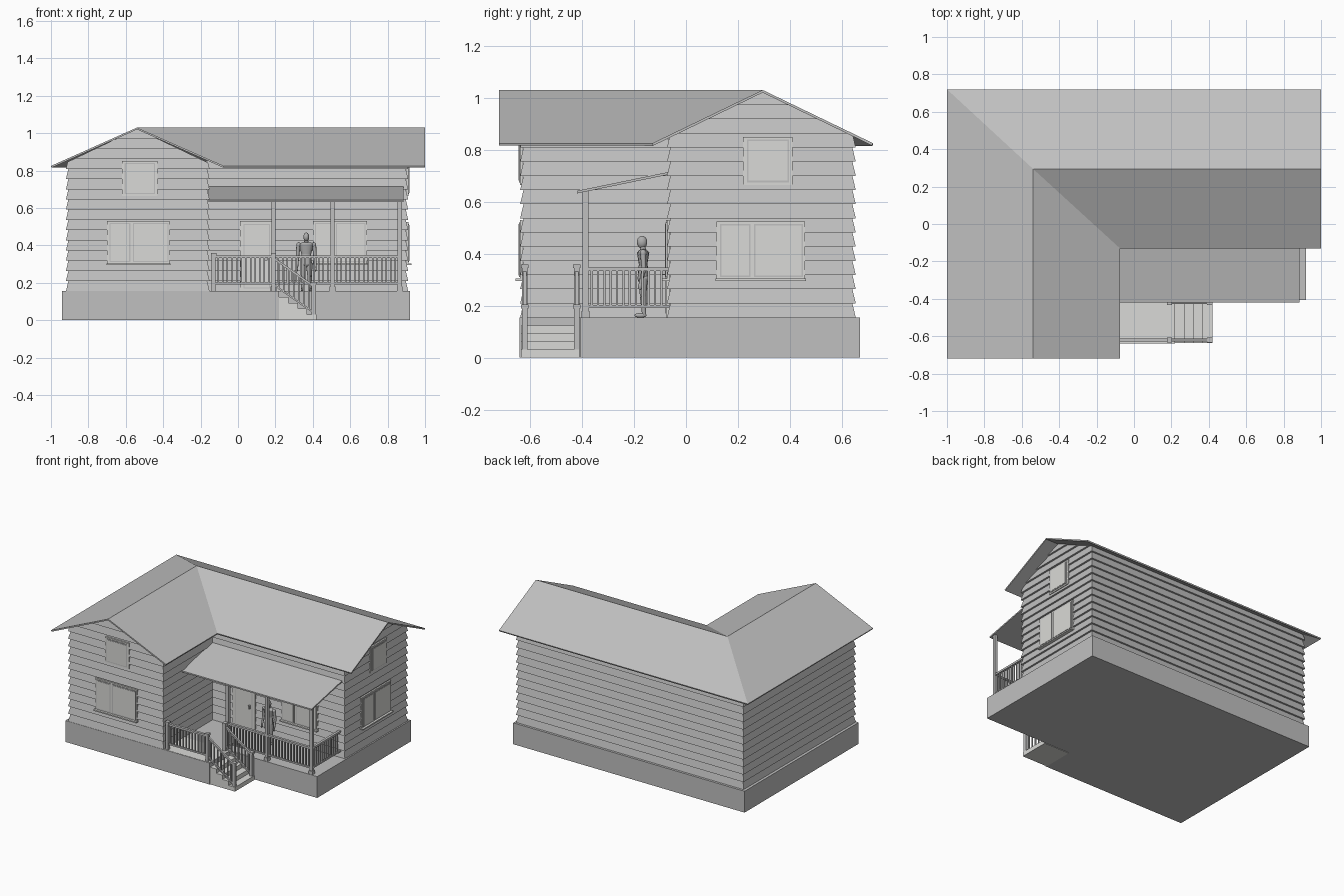
import bpy, bmesh, math
from mathutils import Vector, Matrix

if "Cube" in bpy.data.objects:
    bpy.data.objects.remove(bpy.data.objects["Cube"])


def material(name, rgb):
    m = bpy.data.materials.new(name)
    m.diffuse_color = (*rgb, 1)
    m.use_nodes = True
    m.node_tree.nodes["Principled BSDF"].inputs["Base Color"].default_value = m.diffuse_color
    return m


GREY = material("house grey", (0.53, 0.53, 0.53))
LIGHT = material("light grey", (0.70, 0.70, 0.68))
FIGURE = material("figure grey", (0.42, 0.42, 0.42))


def finish(bm, name, mat):
    me = bpy.data.meshes.new(name)
    bm.to_mesh(me)
    bm.free()
    me.materials.append(mat)
    ob = bpy.data.objects.new(name, me)
    bpy.context.collection.objects.link(ob)
    return ob


def add_box(bm, x0, x1, y0, y1, z0, z1):
    m = Matrix.Translation(((x0 + x1) / 2, (y0 + y1) / 2, (z0 + z1) / 2))
    bmesh.ops.create_cube(bm, size=1, matrix=m @ Matrix.Diagonal((x1 - x0, y1 - y0, z1 - z0, 1)))


def boxes(name, mat, items):
    bm = bmesh.new()
    for it in items:
        add_box(bm, *it)
    return finish(bm, name, mat)


def add_prism(bm, pts, vec):
    """Extrude a flat polygon along vec."""
    f = bm.faces.new([bm.verts.new(p) for p in pts])
    r = bmesh.ops.extrude_face_region(bm, geom=[f])
    bmesh.ops.translate(bm, vec=vec, verts=[v for v in r["geom"] if isinstance(v, bmesh.types.BMVert)])
    bmesh.ops.recalc_face_normals(bm, faces=bm.faces[:])


# Foundation: L-shaped slab with the porch landing
bm = bmesh.new()
add_prism(bm, [(-.94, -.64, 0), (.22, -.64, 0), (.22, -.405, 0), (.92, -.405, 0),
               (.92, .67, 0), (-.94, .67, 0)], (0, 0, .155))
finish(bm, "foundation", GREY)
boxes("landing_deck", LIGHT, [(-.15, .218, -.638, -.405, .15, .157)])

# Roof dimensions
EAVE, RIDGE, RX, RY = .825, 1.03, -.54, .295
S = (RIDGE - EAVE) / .43


def clapboard(name, x0, x1, y0, y1, planes):
    """Rings of tilted boards, clipped under the roof planes."""
    bm = bmesh.new()
    rings = []
    step = .0545
    for i in range(17):
        for z, o in ((.155 + i * step, .013), (.155 + (i + 1) * step, 0)):
            rings.append([bm.verts.new(p) for p in ((x0 - o, y0 - o, z), (x1 + o, y0 - o, z),
                                                    (x1 + o, y1 + o, z), (x0 - o, y1 + o, z))])
    for a, b in zip(rings, rings[1:]):
        for k in range(4):
            n = (k + 1) % 4
            bm.faces.new((a[k], a[n], b[n], b[k]))
    for co, no in planes:
        bmesh.ops.bisect_plane(bm, geom=bm.verts[:] + bm.edges[:] + bm.faces[:], plane_co=co,
                               plane_no=no, clear_outer=True)
    finish(bm, name, GREY)


top = (RX, RY, RIDGE - .007)
left, right = (top, (-S, 0, 1)), (top, (S, 0, 1))
back, front = (top, (0, S, 1)), (top, (0, -S, 1))
clapboard("main_walls", -.907, .897, -.06, .64, [left, back, front])
clapboard("wing_walls", -.907, -.165, -.625, .64, [left, right, back])

# L-shaped roof: hip at the back left, valley at the inner corner
A, B, C, D = (-1, .72, EAVE), (1, .72, EAVE), (1, RY, RIDGE), (RX, RY, RIDGE)
E, F, G = (-1, -.72, EAVE), (RX, -.72, RIDGE), (-.075, -.72, EAVE)
H, I = (-.075, -.13, EAVE), (1, -.13, EAVE)
bm = bmesh.new()
vs = {p: bm.verts.new(p) for p in (A, B, C, D, E, F, G, H, I)}
for quad in ((A, B, C, D), (A, D, F, E), (D, H, G, F), (D, C, I, H)):
    f = bm.faces.new([vs[p] for p in quad])
    f.normal_update()
    if f.normal.z < 0:
        f.normal_flip()
roof = finish(bm, "roof", GREY)
mod = roof.modifiers.new("thickness", "SOLIDIFY")
mod.thickness = .01
mod.offset = -1

# Porch roof and posts
bm = bmesh.new()
add_prism(bm, [(-.158, -.42, .632), (-.158, -.42, .642), (-.158, -.055, .717), (-.158, -.055, .707)],
          (1.043, 0, 0))
finish(bm, "porch_roof", GREY)
POSTS = (.19, .505, .865)
boxes("porch_posts", GREY, [(x - .011, x + .011, -.398, -.376, .155, .642) for x in POSTS])
boxes("post_bases", GREY, [(x - .015, x + .015, -.402, -.372, .155, .18) for x in POSTS])

# Windows and door: plates on the front or right walls
WALLS = {"wing": -.625, "main": -.06, "right": .897}


def plate(wall, a0, a1, z0, z1, d):
    w = WALLS[wall]
    if wall == "right":
        return (w + .003, w + d, a0, a1, z0, z1)
    return (a0, a1, w - d, w - .003, z0, z1)


def window(name, wall, a0, a1, z0, z1, panes, sill=True):
    boxes(name + "_trim", LIGHT, [plate(wall, a0, a1, z0, z1, .014)])
    boxes(name + "_sash", GREY, [plate(wall, p - .006, q + .006, z0 + .01, z1 - .01, .018) for p, q in panes])
    boxes(name + "_glass", LIGHT, [plate(wall, p, q, z0 + .016, z1 - .016, .02) for p, q in panes])
    if sill:
        boxes(name + "_sill", LIGHT, [plate(wall, a0 - .004, a1 + .004, z0 - .005, z0 + .004, .03)])


window("front_lower_window", "wing", -.70, -.365, .30, .53, [(-.682, -.582), (-.555, -.378)])
window("front_upper_window", "wing", -.62, -.43, .665, .85, [(-.60, -.45)], False)
window("right_lower_window", "right", .118, .458, .30, .525, [(.137, .243), (.267, .445)])
window("right_upper_window", "right", .22, .41, .665, .85, [(.24, .39)], False)
window("porch_window", "main", .40, .69, .30, .53, [(.418, .50), (.53, .675)])
boxes("door", LIGHT, [plate("main", .01, .19, .155, .53, .016)])
boxes("door_panels", GREY, [plate("main", .03, .17, .17, .515, .018)])
boxes("door_leaf", LIGHT, [plate("main", .035, .165, .175, .51, .02)])
boxes("door_handle", GREY, [plate("main", .145, .157, .32, .345, .035)])

# Railings: level runs with balusters, given their two end points
items = []


def railing(p, q):
    (x0, y0), (x1, y1) = p, q
    n = max(2, round(math.hypot(x1 - x0, y1 - y0) / .0245))
    for z0, z1, h in ((.333, .347, .009), (.192, .203, .006)):
        items.append((min(x0, x1) - h, max(x0, x1) + h, min(y0, y1) - h, max(y0, y1) + h, z0, z1))
    for i in range(1, n):
        x, y = x0 + (x1 - x0) * i / n, y0 + (y1 - y0) * i / n
        items.append((x - .004, x + .004, y - .004, y + .004, .2, .335))


railing((-.13, -.62), (.19, -.62))
railing((.19, -.387), (.505, -.387))
railing((.505, -.387), (.865, -.387))
railing((.865, -.387), (.865, -.07))
boxes("porch_railing", GREY, items)

# Stairs going down to the right
boxes("steps", LIGHT, [(.215, .27 + .05 * i, -.635, -.41, 0, .124 - .031 * i) for i in range(4)])
newels = [(-.13, -.62, .155, .345), (.19, -.62, .155, .345), (.19, -.42, .155, .345),
          (.405, -.62, .031, .19), (.405, -.42, .031, .19)]
boxes("newel_posts", GREY, [(x - .011, x + .011, y - .011, y + .011, a, b) for x, y, a, b in newels])
boxes("newel_caps", GREY, [(x - .014, x + .014, y - .014, y + .014, b, b + .014) for x, y, a, b in newels])
bm = bmesh.new()
for y in (-.62, -.42):
    for z, t in ((.325, .014), (.185, .011)):
        add_prism(bm, [(.19, y - .007, z), (.405, y - .007, z - .15), (.405, y - .007, z - .15 + t),
                       (.19, y - .007, z + t)], (0, .014, 0))
    for i in range(1, 8):
        x, d = .19 + .215 * i / 8, .15 * i / 8
        add_box(bm, x - .004, x + .004, y - .004, y + .004, .19 - d, .33 - d)
finish(bm, "stair_railing", GREY)

# Standing figure on the porch
bm = bmesh.new()
CX, CY = .365, -.165


def limb(p, q, r0, r1, flat=1):
    p, q = Vector(p), Vector(q)
    rot = (q - p).to_track_quat("Z", "Y").to_matrix().to_4x4()
    m = Matrix.Translation(Vector((CX, CY, .155)) + (p + q) / 2) @ Matrix.Diagonal((1, flat, 1, 1)) @ rot
    bmesh.ops.create_cone(bm, cap_ends=True, segments=12, radius1=r0, radius2=r1, depth=(q - p).length, matrix=m)


def ball(c, size):
    m = Matrix.Translation(Vector((CX, CY, .155)) + Vector(c)) @ Matrix.Diagonal((*size, 1))
    bmesh.ops.create_uvsphere(bm, u_segments=14, v_segments=10, radius=1, matrix=m)


limb((0, 0, .15), (0, 0, .20), .030, .026, .7)
limb((0, 0, .20), (0, 0, .25), .026, .040, .6)
ball((0, 0, .25), (.04, .021, .013))
ball((0, .003, .148), (.031, .024, .02))
limb((0, 0, .25), (0, -.002, .28), .012, .010)
ball((0, -.004, .29), (.016, .020, .024))
for s in (-1, 1):
    limb((s * .016, 0, .15), (s * .018, 0, .08), .018, .012)
    limb((s * .018, 0, .08), (s * .019, .004, .01), .013, .008)
    ball((s * .02, -.01, .008), (.009, .024, .009))
    ball((s * .040, 0, .248), (.013, .013, .014))
    limb((s * .042, 0, .247), (s * .047, .003, .185), .011, .009)
    limb((s * .047, .003, .185), (s * .049, -.01, .13), .009, .006)
    ball((s * .049, -.012, .12), (.006, .008, .014))
person = finish(bm, "standing_figure", FIGURE)
bpy.context.view_layer.objects.active = person
person.select_set(True)
bpy.ops.object.shade_smooth_by_angle(angle=math.radians(40))
